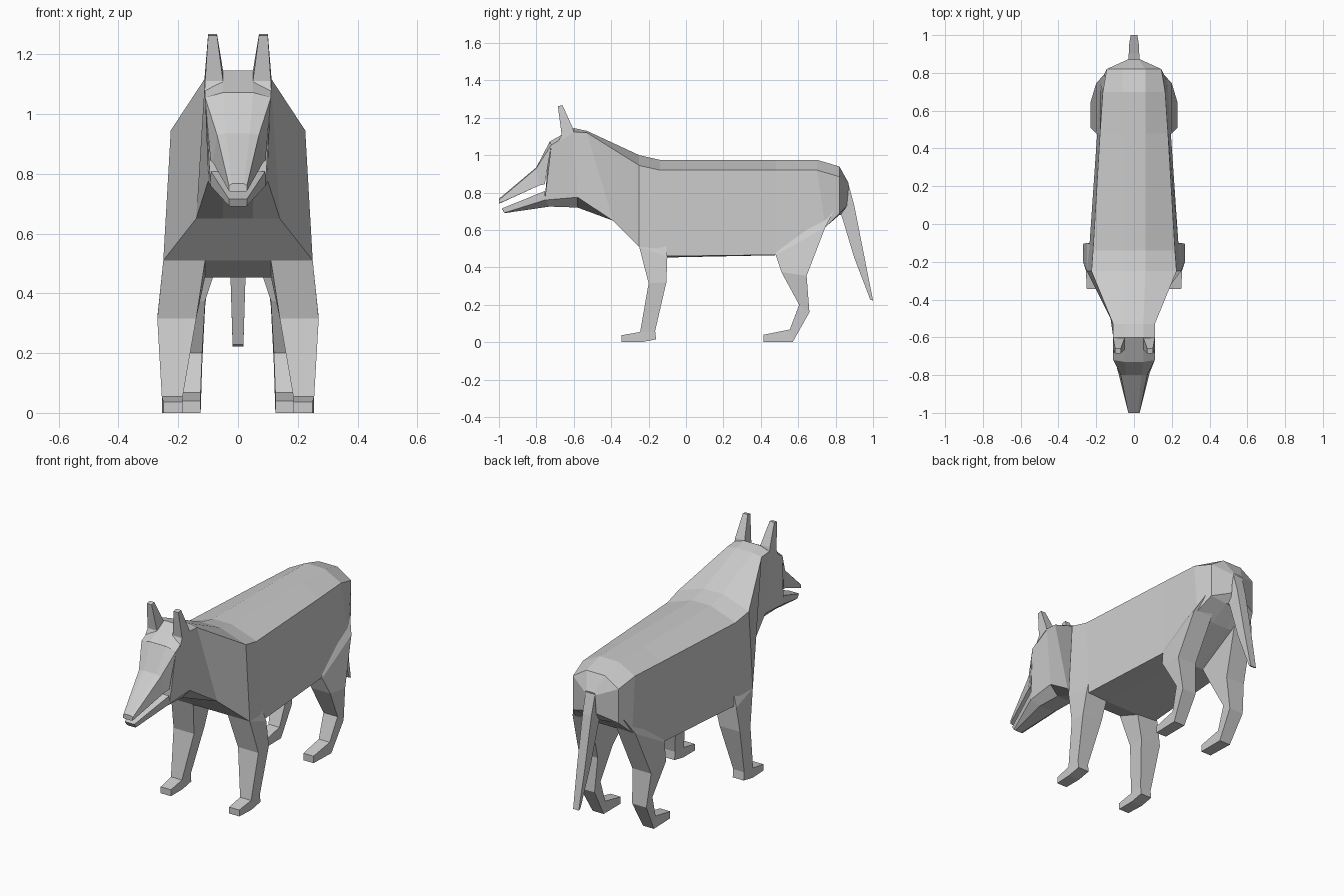
import bpy, bmesh

fur = bpy.data.materials.new("grey_fur")
fur.diffuse_color = (0.6, 0.6, 0.6, 1)


def loft(name, rings):
    """Skin a series of closed rings and cap both ends."""
    bm = bmesh.new()
    vs = [[bm.verts.new(p) for p in r] for r in rings]
    n = len(rings[0])
    for a, b in zip(vs, vs[1:]):
        for i in range(n):
            j = (i + 1) % n
            bm.faces.new((a[i], a[j], b[j], b[i]))
    bm.faces.new(vs[0])
    bm.faces.new(vs[-1])
    bmesh.ops.remove_doubles(bm, verts=bm.verts, dist=0.0005)
    bmesh.ops.recalc_face_normals(bm, faces=bm.faces)
    me = bpy.data.meshes.new(name)
    bm.to_mesh(me)
    bm.free()
    me.materials.append(fur)
    ob = bpy.data.objects.new(name, me)
    bpy.context.collection.objects.link(ob)
    return ob


def sym(half):
    """Mirror a half outline into a full ring."""
    return half + [(-x, y, z) for x, y, z in reversed(half)]


def limb(name, rows):
    """Rows are front y, z, back y, z, inner x, outer x; built on both sides."""
    for s, side in ((1, "left"), (-1, "right")):
        loft(side + "_" + name, [[(s * i, fy, fz), (s * o, fy, fz), (s * o, by, bz), (s * i, by, bz)]
                                 for fy, fz, by, bz, i, o in rows])


# Body, neck and skull: crest, shoulder, lower flank, belly
loft("body", [sym(h) for h in (
    [(.025, .87, .85), (.035, .87, .84), (.035, .86, .73), (.02, .83, .68)],
    [(.06, .82, .94), (.145, .82, .885), (.145, .82, .69), (.04, .82, .68)],
    [(.06, .70, .975), (.165, .70, .92), (.18, .745, .615), (.05, .72, .60)],
    [(.06, .48, .975), (.18, .48, .92), (.195, .48, .467), (.05, .48, .465)],
    [(.06, -.14, .975), (.217, -.14, .92), (.235, -.10, .46), (.10, -.10, .453)],
    [(.06, -.25, 1.0), (.225, -.25, .945), (.25, -.25, .51), (.11, -.25, .51)],
    [(.05, -.53, 1.13), (.11, -.53, 1.12), (.14, -.39, .65), (.05, -.39, .65)],
    [(.05, -.60, 1.145), (.11, -.60, 1.125), (.10, -.58, .775), (.05, -.58, .72)],
    [(.05, -.73, 1.072), (.11, -.72, 1.055), (.092, -.755, .76), (.05, -.73, .725)])])

# Snout and lower jaw, with an open mouth between
loft("snout", [sym(h) for h in (
    [(.05, -.73, 1.07), (.11, -.72, 1.055), (.092, -.755, .845), (.04, -.755, .845)],
    [(.04, -.80, .935), (.07, -.80, .93), (.084, -.785, .838), (.04, -.785, .838)],
    [(.02, -1, .767), (.03, -1, .76), (.03, -1, .742), (.02, -1, .74)])])
loft("lower_jaw", [sym(h) for h in (
    [(.04, -.755, .808), (.091, -.755, .808), (.092, -.755, .76), (.05, -.73, .725)],
    [(.02, -.985, .715), (.03, -.985, .715), (.03, -.97, .692), (.02, -.97, .69)])])

# Ears
limb("ear", [(-.685, 1.07, -.60, 1.12, .047, .112),
             (-.665, 1.11, -.605, 1.145, .05, .11),
             (-.685, 1.262, -.66, 1.267, .07, .10)])

# Tail
loft("tail", [[(-a, fy, fz), (a, fy, fz), (b, by, bz), (-b, by, bz)] for fy, fz, by, bz, a, b in (
    (.80, .70, .82, .94, .03, .04),
    (.83, .68, .87, .84, .03, .03),
    (.84, .65, .90, .73, .028, .028),
    (.90, .45, .955, .45, .025, .025),
    (.985, .228, 1.0, .222, .018, .018))])

# Legs with paws
limb("front_leg", [(-.24, .58, -.11, .56, .12, .22),
                   (-.25, .51, -.10, .455, .11, .25),
                   (-.20, .315, -.105, .32, .14, .27),
                   (-.245, .055, -.165, .06, .185, .255),
                   (-.245, .055, -.16, .015, .185, .255),
                   (-.245, .055, -.24, 0, .185, .255),
                   (-.345, .037, -.345, 0, .185, .25)])
limb("hind_leg", [(.50, .58, .79, .70, .08, .16),
                  (.48, .465, .745, .615, .08, .20),
                  (.51, .375, .645, .355, .11, .23),
                  (.605, .20, .66, .16, .12, .21),
                  (.555, .068, .57, 0, .125, .195),
                  (.415, .04, .415, 0, .125, .19)])
